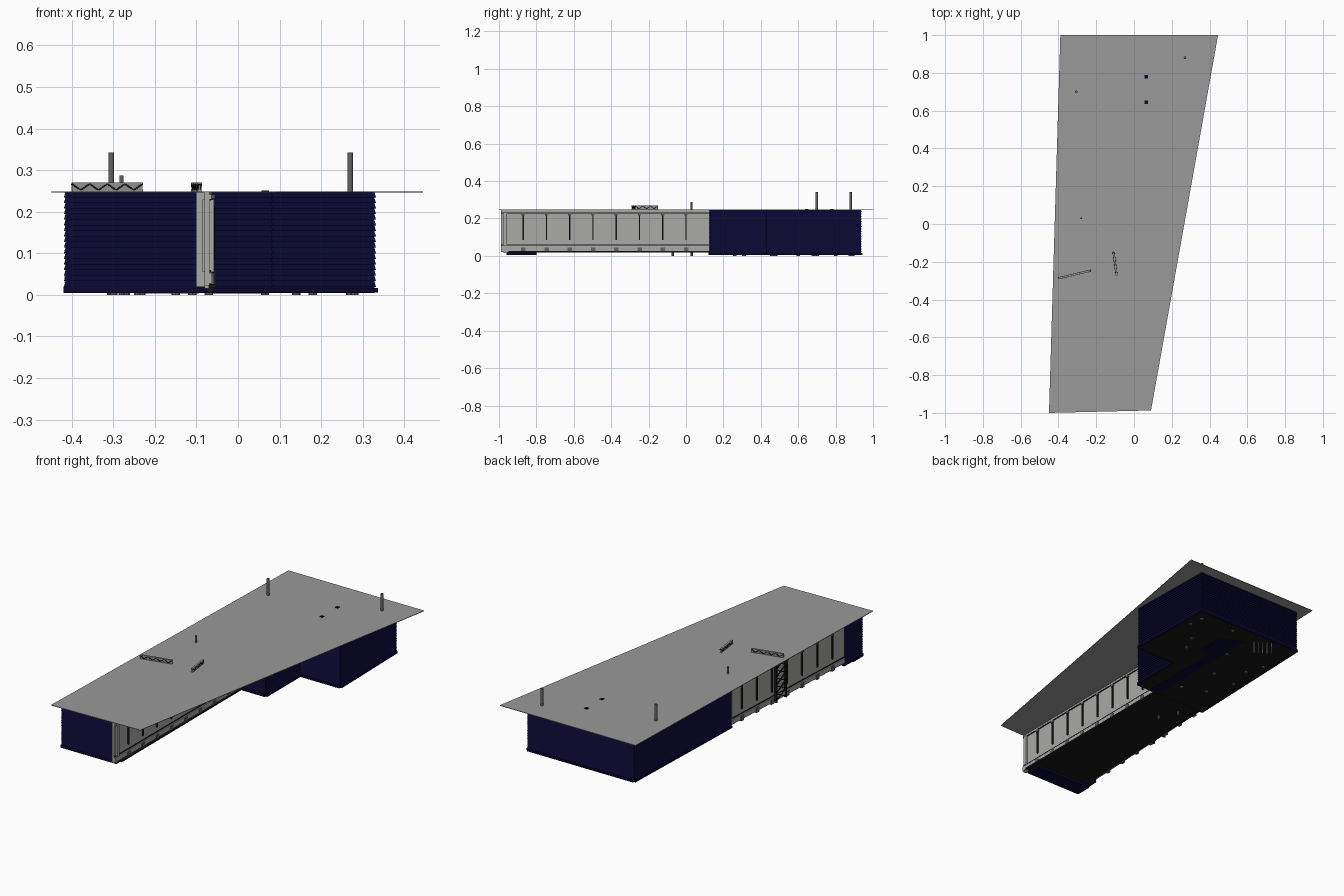
import bpy, bmesh, math
from mathutils import Vector, Matrix

if "Cube" in bpy.data.objects:
    bpy.data.objects.remove(bpy.data.objects["Cube"])


def material(name, rgb):
    m = bpy.data.materials.new(name)
    m.diffuse_color = (*rgb, 1)
    m.use_nodes = True
    m.node_tree.nodes["Principled BSDF"].inputs["Base Color"].default_value = m.diffuse_color
    return m


NAVY = material("navy cladding", (0.003, 0.002, 0.030))
ROOF = material("roof grey", (0.32, 0.32, 0.32))
GLASS = material("pale grey panel", (0.40, 0.40, 0.39))
BLACK = material("black", (0.008, 0.008, 0.009))
DARK = material("mid grey metal", (0.13, 0.13, 0.13))


class Part:
    """Collects simple solids into one named object."""

    def __init__(self, name, mat):
        self.name, self.mat, self.bm = name, mat, bmesh.new()

    def prism(self, pts, z0, z1):
        base = self.bm.faces.new([self.bm.verts.new((x, y, z0)) for x, y in pts])
        top = bmesh.ops.extrude_face_region(self.bm, geom=[base])["geom"]
        bmesh.ops.translate(self.bm, vec=(0, 0, z1 - z0),
                            verts=[g for g in top if isinstance(g, bmesh.types.BMVert)])

    def box(self, x0, x1, y0, y1, z0, z1):
        self.prism([(x0, y0), (x1, y0), (x1, y1), (x0, y1)], z0, z1)

    def bar(self, a, b, w, h):
        """Square bar from a to b: w across, h in the other direction."""
        a, b = Vector(a), Vector(b)
        d = b - a
        rot = d.to_track_quat('X', 'Z').to_matrix().to_4x4()
        m = Matrix.Translation((a + b) / 2) @ rot @ Matrix.Diagonal((d.length, w, h, 1))
        bmesh.ops.create_cube(self.bm, size=1, matrix=m)

    def post(self, x, y, z0, z1, r, sides=8):
        self.prism([(x + r * math.cos(t * math.tau / sides), y + r * math.sin(t * math.tau / sides))
                    for t in range(sides)], z0, z1)

    def cladding(self, a, b, z0=0.006, z1=0.248, courses=18):
        """Wall of lapped boards from a to b, outside on the right-hand side."""
        a, b = Vector((*a, 0)), Vector((*b, 0))
        d = (b - a).normalized()
        n = Vector((d.y, -d.x, 0))
        step = (z1 - z0) / courses
        prof = [(-0.012, z1), (-0.012, z0)]
        for i in range(courses):
            prof += [(0.004, z0 + i * step), (0.0, z0 + (i + 1) * step)]
        ends = [[self.bm.verts.new(p + n * o + Vector((0, 0, z))) for o, z in prof] for p in (a, b)]
        k = len(prof)
        for i in range(k):
            j = (i + 1) % k
            self.bm.faces.new((ends[0][i], ends[0][j], ends[1][j], ends[1][i]))
        self.bm.faces.new(ends[0])
        self.bm.faces.new(ends[1][::-1])

    def done(self):
        bmesh.ops.recalc_face_normals(self.bm, faces=self.bm.faces)
        me = bpy.data.meshes.new(self.name)
        self.bm.to_mesh(me)
        self.bm.free()
        me.materials.append(self.mat)
        ob = bpy.data.objects.new(self.name, me)
        bpy.context.collection.objects.link(ob)


def lerp(a, b, t):
    return tuple(p + (q - p) * t for p, q in zip(a, b))


# Flat tapering roof
p = Part("roof", ROOF)
p.prism([(-0.45, -1.0), (0.09, -0.987), (0.445, 1.0), (-0.39, 1.0)], 0.246, 0.249)
p.done()

# Rear block: lapped walls round a stepped plan
plan = [(-0.06, 0.13), (0.08, 0.13), (0.08, 0.43), (0.328, 0.43), (0.318, 0.935),
        (-0.335, 0.935), (-0.362, 0.12)]
p = Part("rear_walls", NAVY)
for a, b in zip(plan, plan[1:]):
    p.cladding(a, b)
p.done()
p = Part("rear_base_trim", NAVY)
for a, b in zip(plan, plan[1:]):
    p.bar((*a, 0.011), (*b, 0.011), 0.018, 0.010)
p.done()
p = Part("rear_floor", BLACK)
p.prism(plan, 0.005, 0.018)
p.done()

# Front end: clad wall, short return and base slab
p = Part("front_walls", NAVY)
p.cladding((-0.415, -0.955), (-0.10, -0.955))
p.cladding((-0.408, -0.80), (-0.415, -0.955))
p.box(-0.42, -0.075, -0.96, -0.87, 0.005, 0.02)
p.done()
p = Part("front_floor", BLACK)
p.prism([(-0.405, -0.95), (-0.05, -0.95), (-0.05, 0.13), (-0.362, 0.12)], 0.018, 0.026)
p.done()

# Glazed walls: panels with sill, head rail, mullions and feet
R0, R1 = (-0.075, -0.99), (-0.068, 0.125)
L0, L1 = (-0.405, -0.80), (-0.362, 0.12)
glass = Part("glazed_panels", GLASS)
lines = Part("mullions", BLACK)
feet = Part("panel_brackets", DARK)
for a, b, side, ys in ((R0, R1, 1, [-0.87 + 0.1243 * i for i in range(8)]),
                       (L0, L1, -1, [-0.70 + 0.1243 * i for i in range(7)])):
    glass.bar((*a, 0.134), (*b, 0.134), 0.012, 0.224)
    off = lambda q, o: (q[0] + side * o, q[1])
    glass.bar((*off(a, 0.006), 0.040), (*off(b, 0.006), 0.040), 0.012, 0.026)
    glass.bar((*off(a, 0.006), 0.236), (*off(b, 0.006), 0.236), 0.010, 0.010)
    for z in (0.058, 0.229):
        lines.bar((*off(a, 0.006), z), (*off(b, 0.006), z), 0.008, 0.004)
    for y in ys:
        q = off(lerp(a, b, (y - a[1]) / (b[1] - a[1])), 0.008)
        lines.box(q[0] - 0.006, q[0] + 0.006, y - 0.003, y + 0.003, 0.085, 0.215)
        feet.box(q[0] - 0.008, q[0] + 0.008, y - 0.012, y + 0.012, 0.02, 0.046)
        feet.box(q[0] - 0.006, q[0] + 0.006, y - 0.009, y + 0.009, 0.215, 0.228)
glass.done()
lines.done()
feet.done()

# End frame of the glazed wall, beside the front cladding
p = Part("front_end_frame", GLASS)
p.box(-0.085, -0.058, -0.975, -0.958, 0.055, 0.23)
p.box(-0.08, -0.07, -0.975, -0.958, 0.015, 0.055)
p.box(-0.105, -0.075, -0.955, -0.945, 0.02, 0.246)
p.done()

# Lattice girders standing proud of the roof, and one bracing frame on the left wall
chord = Part("girder_chords", ROOF)
brace = Part("girder_braces", BLACK)
for a, b, n in (((-0.40, -0.287), (-0.23, -0.247), 8), ((-0.108, -0.15), (-0.092, -0.272), 6)):
    chord.bar((*a, 0.2675), (*b, 0.2675), 0.010, 0.005)
    chord.bar((*a, 0.2515), (*b, 0.2515), 0.010, 0.005)
    chord.bar((*a, 0.259), (*b, 0.259), 0.004, 0.014)
    for i in range(n):
        z = (0.252, 0.267) if i % 2 else (0.267, 0.252)
        brace.bar((*lerp(a, b, i / n), z[0]), (*lerp(a, b, (i + 1) / n), z[1]), 0.011, 0.0035)
for y in (-0.31, -0.225):
    brace.box(-0.402, -0.386, y - 0.004, y + 0.004, 0.02, 0.246)
for i in range(5):
    z0, z1 = 0.025 + i * 0.044, 0.069 + i * 0.044
    for za, zb in ((z0, z1), (z1, z0)):
        brace.bar((-0.396, -0.31, za), (-0.396, -0.225, zb), 0.005, 0.005)
chord.done()
brace.done()

# Roof pipes and two little roof caps
p = Part("roof_pipes", DARK)
p.post(-0.305, 0.70, 0.245, 0.342, 0.007, 12)
p.post(0.27, 0.88, 0.245, 0.342, 0.007, 12)
p.post(-0.28, 0.03, 0.245, 0.287, 0.005, 12)
p.done()
p = Part("roof_caps", NAVY)
for y in (0.645, 0.78):
    p.box(0.056, 0.074, y - 0.009, y + 0.009, 0.24, 0.2515)
p.done()

# Underside: raised navy plate, pipe stubs and vent slats
p = Part("underside_plate", NAVY)
p.prism([(-0.06, 0.14), (0.0, 0.14), (0.0, 0.62), (0.07, 0.62), (0.07, 0.79), (-0.06, 0.84)],
        0.0035, 0.006)
p.done()
p = Part("underside_stubs", DARK)
for x, y in ((0.28, 0.80), (0.27, 0.88), (0.18, 0.69), (0.14, 0.60), (-0.11, 0.26), (-0.15, 0.48),
             (-0.30, 0.46), (-0.27, 0.60), (-0.305, 0.70), (-0.07, 0.68), (-0.24, 0.31), (0.065, 0.89)):
    p.post(x, y, 0.0, 0.012, 0.010)
for x, y in ((-0.28, 0.03), (-0.23, -0.07)):
    p.post(x, y, 0.0, 0.02, 0.007)
p.done()
p = Part("underside_vents", GLASS)
for i in range(5):
    x, y = -0.13 - i * 0.02, 0.83 + i * 0.012
    p.bar((x - 0.035, y - 0.042, 0.0045), (x + 0.035, y + 0.042, 0.0045), 0.004, 0.002)
p.done()
